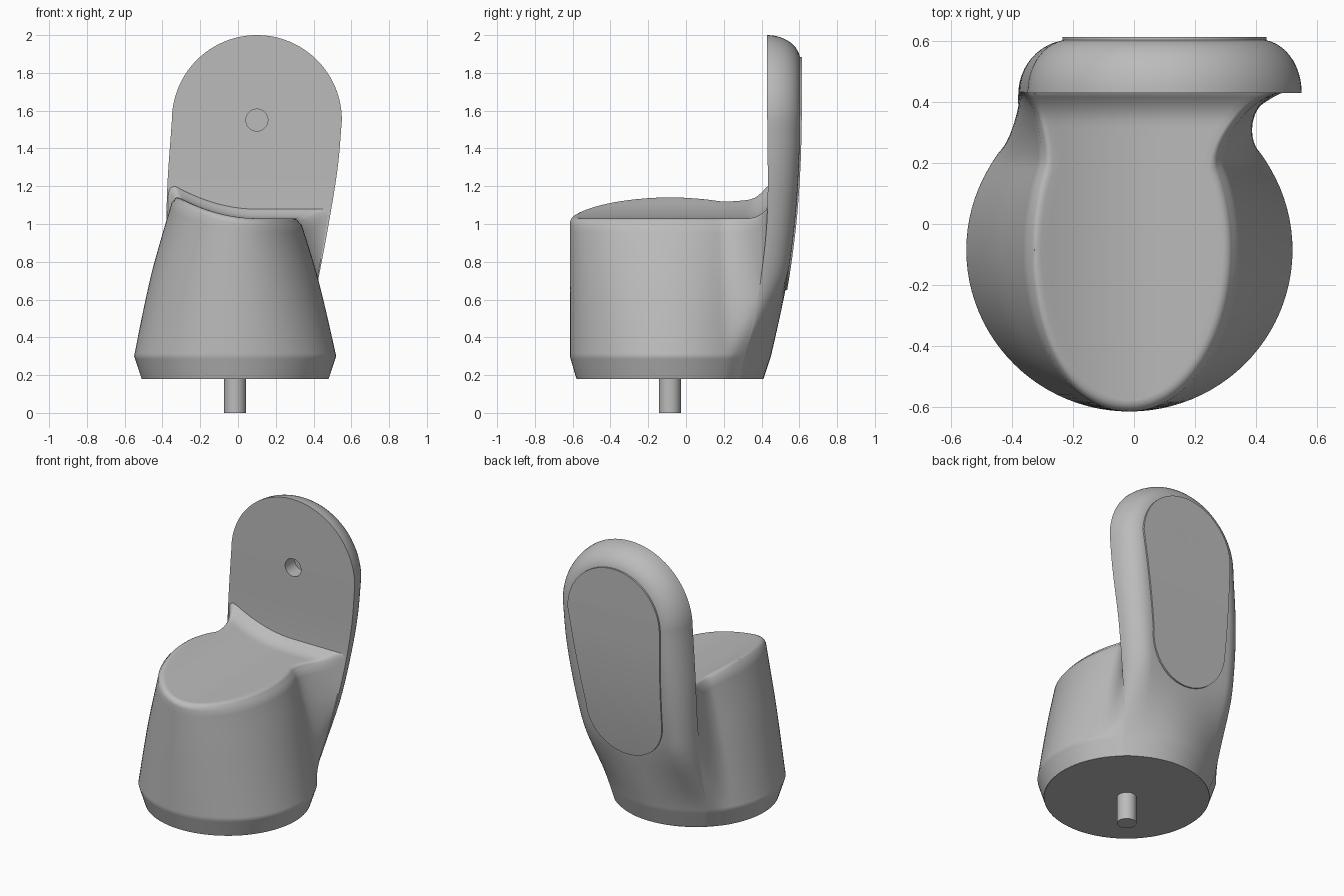
import bpy, bmesh
from math import sin, cos, pi, sqrt, radians

if "Cube" in bpy.data.objects:
    bpy.data.objects.remove(bpy.data.objects["Cube"])

grey = bpy.data.materials.new("plain grey")
grey.use_nodes = True
grey.diffuse_color = (0.5, 0.5, 0.5, 1)
grey.node_tree.nodes["Principled BSDF"].inputs["Base Color"].default_value = grey.diffuse_color

CX, CY = -0.015, -0.085          # axis of the round base
HX, HZ, HR = 0.1, 1.55, 0.45     # centre and radius of the arched top
FILLET = 0.035


def curve(points):
    """Smooth interpolating function through (z, value) pairs."""
    def slope(i):
        a, b = points[max(i - 1, 0)], points[min(i + 1, len(points) - 1)]
        return (b[1] - a[1]) / (b[0] - a[0])

    def value(z):
        if z <= points[0][0]:
            return points[0][1]
        for i in range(len(points) - 1):
            (a, p), (b, q) = points[i], points[i + 1]
            if z <= b:
                w, t = b - a, (z - a) / (b - a)
                if i == 0:  # straight base chamfer
                    return p + (q - p) * t
                m, n = slope(i) * w, slope(i + 1) * w
                if i == 1:
                    m = q - p
                return ((2*t**3 - 3*t*t + 1) * p + (t**3 - 2*t*t + t) * m
                        + (3*t*t - 2*t**3) * q + (t**3 - t*t) * n)
        return points[-1][1]
    return value


body_rx = curve([(.18, .495), (.3, .535), (.55, .485), (.75, .44), (.93, .39), (1.15, .325)])
body_ry = curve([(.18, .495), (.3, .53), (1.2, .53)])
plate_right = curve([(.18, .32), (.3, .345), (.68, .42), (1, .48), (1.3, .528), (1.55, .55)])
plate_left = curve([(.18, -.34), (.3, -.375), (.8, -.38), (1.18, -.375), (1.55, -.35)])
plate_front = curve([(.18, .284), (.3, .31), (.5, .36), (.7, .395), (1.05, .43), (1.6, .43)])
plate_back = curve([(.18, .41), (.3, .45), (.5, .495), (.7, .535), (1, .575), (1.3, .597), (1.6, .605)])


def lerp(a, b, t):
    return a + (b - a) * t


def clamp(v):
    return max(0, min(1, v))


def finish(name, bm, smooth=True):
    bmesh.ops.remove_doubles(bm, verts=bm.verts, dist=1e-5)
    bmesh.ops.recalc_face_normals(bm, faces=bm.faces)
    mesh = bpy.data.meshes.new(name)
    bm.to_mesh(mesh)
    bm.free()
    mesh.materials.append(grey)
    obj = bpy.data.objects.new(name, mesh)
    bpy.context.collection.objects.link(obj)
    if smooth:
        shade(obj)
    return obj


def shade(obj):
    bpy.ops.object.select_all(action='DESELECT')
    obj.select_set(True)
    bpy.context.view_layer.objects.active = obj
    bpy.ops.object.shade_smooth_by_angle(angle=radians(35))


def skin(bm, rows):
    """Quads between successive rows of points."""
    grid = [[bm.verts.new(p) for p in row] for row in rows]
    for a, b in zip(grid, grid[1:]):
        for i in range(len(a) - 1):
            bm.faces.new((a[i], a[i + 1], b[i + 1], b[i]))
    return grid


def cylinder(name, radius, z0, z1, x, y, sides=48):
    bm = bmesh.new()
    bmesh.ops.create_cone(bm, cap_ends=True, segments=sides, radius1=radius, radius2=radius, depth=z1 - z0)
    bmesh.ops.translate(bm, verts=bm.verts, vec=(x, y, (z0 + z1) / 2))
    return finish(name, bm)


# Body: round base narrowing to a saddle, flaring into the upright plate
ARC, FLARE = 32, 14


def top_z(x, y):
    return 1.03 + .12 * clamp((.1 - x) / .43) ** 2 + .05 * clamp((y - .33) / .1) ** 2


def side_point(j, side, z, inset=0):
    f = clamp((z - .3) / .75)
    rx = body_rx(z) - inset - (.02 * f if side > 0 else 0)
    ry = body_ry(z) - inset
    theta = radians(120) * min(j / ARC, 1)
    x, y = rx * sin(theta), CY - ry * cos(theta)
    if j > ARC:
        t = (j - ARC) / FLARE
        edge = plate_right(z) if side > 0 else plate_left(z)
        cx, cy = abs(edge - CX) - inset - .004, plate_front(z) + .002
        x1, y1 = x + .15 * rx * cos(theta), y + .15 * ry * sin(theta)
        x2, y2 = lerp(x, cx, .4), cy - .02 - .05 * (1 - f)
        k = ((1 - t)**3, 3*t*(1 - t)**2, 3*t*t*(1 - t), t**3)
        x = k[0]*x + k[1]*x1 + k[2]*x2 + k[3]*cx
        y = k[0]*y + k[1]*y1 + k[2]*y2 + k[3]*cy
    return CX + side * x, y


def side_column(j, side):
    zt = 1.08
    for _ in range(4):
        zt = top_z(*side_point(j, side, zt))
    levels = [.18, .285, .3, .315] + [lerp(.315, zt - FILLET, i / 18) for i in range(1, 19)]
    column = [(*side_point(j, side, z), z) for z in levels]
    for i in range(1, 6):  # rounded rim
        a = i / 5 * pi / 2
        x, y = side_point(j, side, zt, FILLET * (1 - cos(a)))
        column.append((x, y, top_z(x, y) - FILLET * (1 - sin(a))))
    return column


bm = bmesh.new()
rows = []
for j in range(ARC + FLARE + 1):
    left, right = side_column(j, -1), side_column(j, 1)
    a, b = left[-1], right[-1]
    across = []
    for i in range(1, 20):
        x, y = lerp(a[0], b[0], i / 20), lerp(a[1], b[1], i / 20)
        across.append((x, y, top_z(x, y)))
    rows.append(left + across + right[::-1])
skin(bm, rows)
finish("body", bm)

# Flat underside and mounting peg
bm = bmesh.new()
bmesh.ops.create_circle(bm, cap_ends=True, segments=96, radius=.494)
bmesh.ops.translate(bm, verts=bm.verts, vec=(CX, CY, .18))
bmesh.ops.reverse_faces(bm, faces=bm.faces)
mesh_base = finish("underside", bm, False)
for poly in mesh_base.data.polygons:
    if poly.normal.z > 0:
        mesh_base.data.flip_normals()
cylinder("mounting_peg", .058, 0, .2, CX, CY)

# Upright plate: flat front, arched top, rounded back blending into the base
levels = [.18, .285, .3, .315] + [lerp(.3, HZ, i / 28) for i in range(1, 29)]
outline = [(plate_left(z), z) for z in levels]
outline += [(HX - HR * cos(pi * i / 48), HZ + HR * sin(pi * i / 48)) for i in range(1, 48)]
outline += [(plate_right(z), z) for z in reversed(levels)]
steps = [.3 * (1 - cos(pi / 2 * i / 12)) for i in range(13)] + [.4, .55, .7, .85, 1]


def back_y(z, t):
    f = clamp((z - .3) / .5)
    f = f * f * (3 - 2 * f)
    rounded = sqrt(1 - (1 - min(t / .3, 1)) ** 2)
    return lerp(plate_front(z), plate_back(z), lerp(1 - (1 - t) ** 2, rounded, f))


bm = bmesh.new()
rows = []
for x, z in outline:
    sx = (plate_left(z) + plate_right(z)) / 2 if z < HZ else HX
    sz = min(z, HZ)
    row = [(sx, plate_front(sz), sz)]
    for t in steps:
        pz = lerp(z, sz, t)
        row.append((lerp(x, sx, t), back_y(pz, t), pz))
    rows.append(row)
skin(bm, rows)
bmesh.ops.remove_doubles(bm, verts=bm.verts, dist=1e-5)
bmesh.ops.holes_fill(bm, edges=[e for e in bm.edges if e.is_boundary], sides=0)
plate = finish("upright_plate", bm, False)

# Blind round hole in the plate
cutter = cylinder("hole_cutter", .058, -.1, .1, 0, 0)
cutter.rotation_euler.x = pi / 2
cutter.location = (HX, .43, HZ)
cutter.hide_render = True
cut = plate.modifiers.new("hole", 'BOOLEAN')
cut.operation, cut.solver, cut.object = 'DIFFERENCE', 'EXACT', cutter
bpy.context.view_layer.objects.active = plate
bpy.ops.object.modifier_apply(modifier="hole")
bpy.data.objects.remove(cutter)
shade(plate)

# Raised oval back panel
LX, LZ, LR, TR = .05, .925, .275, .335
loop = [(HX + TR * cos(pi * i / 32), HZ + TR * sin(pi * i / 32), HX, HZ) for i in range(33)]
sides = [(lerp(HX, LX, i / 14), lerp(HZ, LZ, i / 14), lerp(TR, LR, i / 14)) for i in range(1, 14)]
loop += [(x - r, z, x, z) for x, z, r in sides]
loop += [(LX - LR * cos(pi * i / 32), LZ - LR * sin(pi * i / 32), LX, LZ) for i in range(33)]
loop += [(x + r, z, x, z) for x, z, r in reversed(sides)]
loop.append(loop[0])
bm = bmesh.new()
rows = []
for x, z, sx, sz in loop:
    row = [(x, plate_back(z) - .03, z)]
    for t in (0, .2, .4, .6, .8, 1):
        pz = lerp(z, sz, t)
        row.append((lerp(x, sx, t), plate_back(pz) + .009, pz))
    rows.append(row)
skin(bm, rows)
finish("back_panel", bm)
